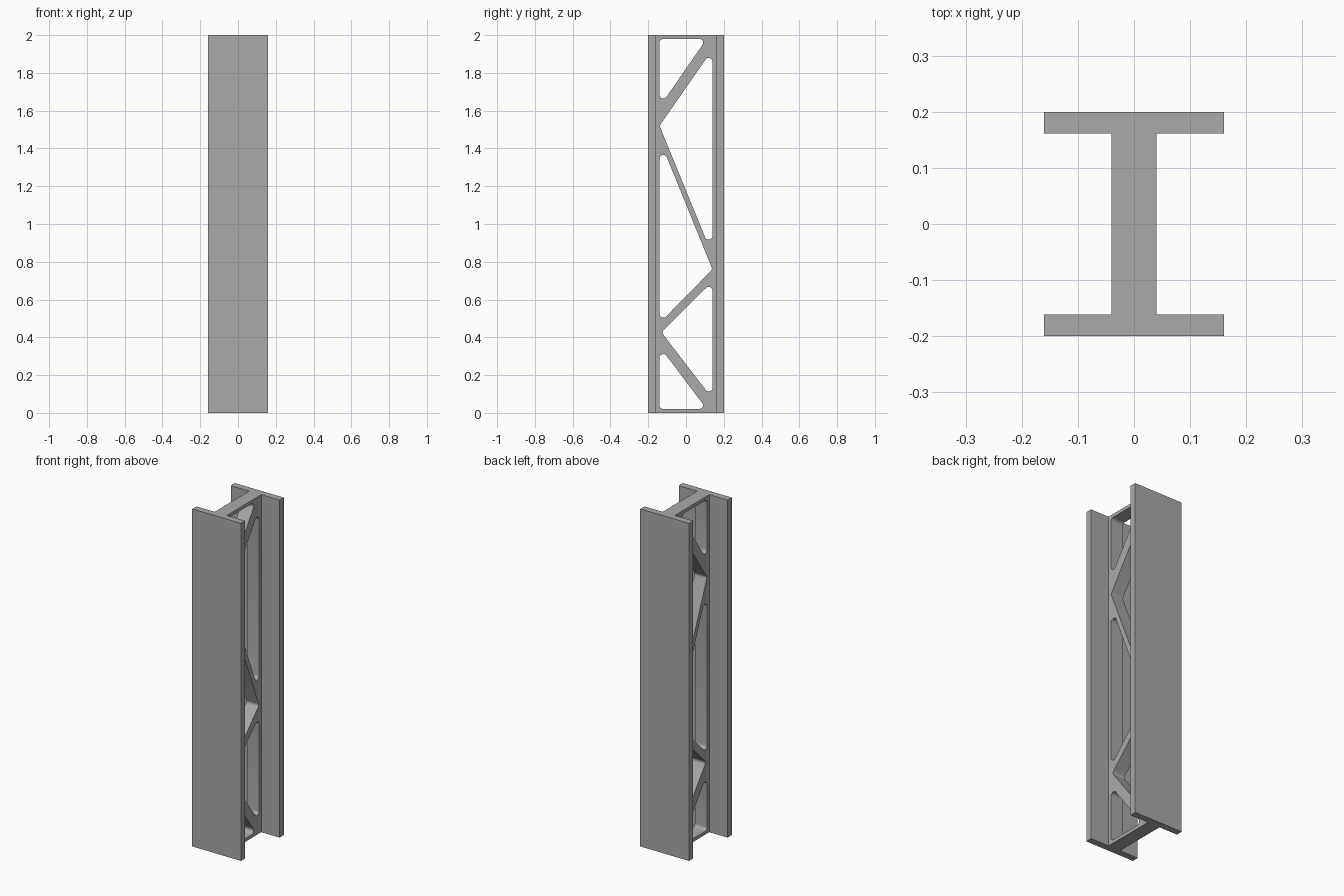
import bpy, bmesh, math
from mathutils import Vector

default = bpy.data.objects.get("Cube")
if default:
    bpy.data.objects.remove(default, do_unlink=True)

HEIGHT = 2.0
FILLET = 0.02

steel = bpy.data.materials.new("steel grey")
steel.use_nodes = True
grey = (0.4, 0.4, 0.4, 1)
steel.diffuse_color = grey
steel.node_tree.nodes["Principled BSDF"].inputs["Base Color"].default_value = grey


def rounded(corners, radius, steps=8):
    """Fillet every corner of a polygon with a tangent arc."""
    pts = [Vector(c) for c in corners]
    out = []
    for i, p in enumerate(pts):
        a = (pts[i - 1] - p).normalized()
        b = (pts[(i + 1) % len(pts)] - p).normalized()
        half = a.angle(b) / 2
        centre = p + (a + b).normalized() * radius / math.sin(half)
        start = p + a * radius / math.tan(half) - centre
        end = p + b * radius / math.tan(half) - centre
        sweep = start.angle_signed(end)
        for k in range(steps + 1):
            t = -sweep * k / steps
            c, s = math.cos(t), math.sin(t)
            out.append(centre + Vector((start.x * c - start.y * s,
                                        start.x * s + start.y * c)))
    return out


def add_prism(bm, points, direction):
    face = bm.faces.new([bm.verts.new(p) for p in points])
    grown = bmesh.ops.extrude_face_region(bm, geom=[face])["geom"]
    moved = [g for g in grown if isinstance(g, bmesh.types.BMVert)]
    bmesh.ops.translate(bm, vec=direction, verts=moved)


def finish(bm, name):
    bmesh.ops.recalc_face_normals(bm, faces=bm.faces)
    mesh = bpy.data.meshes.new(name)
    bm.to_mesh(mesh)
    bm.free()
    obj = bpy.data.objects.new(name, mesh)
    bpy.context.collection.objects.link(obj)
    return obj


# I-shaped section, extruded to full height
FX, FY, WX, WY = 0.16, 0.2, 0.04, 0.161
quarter = [(FX, FY), (FX, WY), (WX, WY)]
right = quarter + [(x, -y) for x, y in reversed(quarter)]
section = right + [(-x, y) for x, y in reversed(right)]
bm = bmesh.new()
add_prism(bm, [(x, y, 0) for x, y in section], (0, 0, HEIGHT))
beam = finish(bm, "i_beam")
beam.data.materials.append(steel)

# Truss openings through the web, as (y, z) triangles with filleted corners
E = 0.14
openings = [
    [(-E, 1.98), (0.109, 1.98), (-E, 1.62)],
    [(-E, 1.52), (E, 1.923), (E, 0.835)],
    [(-E, 1.448), (E, 0.76), (-E, 0.475)],
    [(-0.13, 0.427), (E, 0.695), (E, 0.075)],
    [(-E, 0.351), (0.11, 0.02), (-E, 0.02)],
]
bm = bmesh.new()
for corners in openings:
    radius = FILLET
    outline = rounded(corners, radius)
    add_prism(bm, [(-0.1, p.x, p.y) for p in outline], (0.2, 0, 0))
    # the first opening also carries the fillet on its square corner
cutter = finish(bm, "opening_cutter")
cutter.hide_render = True

cut = beam.modifiers.new("openings", "BOOLEAN")
cut.operation = "DIFFERENCE"
cut.solver = "EXACT"
cut.object = cutter

bpy.ops.object.select_all(action="DESELECT")
beam.select_set(True)
bpy.context.view_layer.objects.active = beam
bpy.ops.object.modifier_apply(modifier=cut.name)
bpy.data.objects.remove(cutter, do_unlink=True)
bpy.ops.object.shade_smooth_by_angle(angle=math.radians(30))
